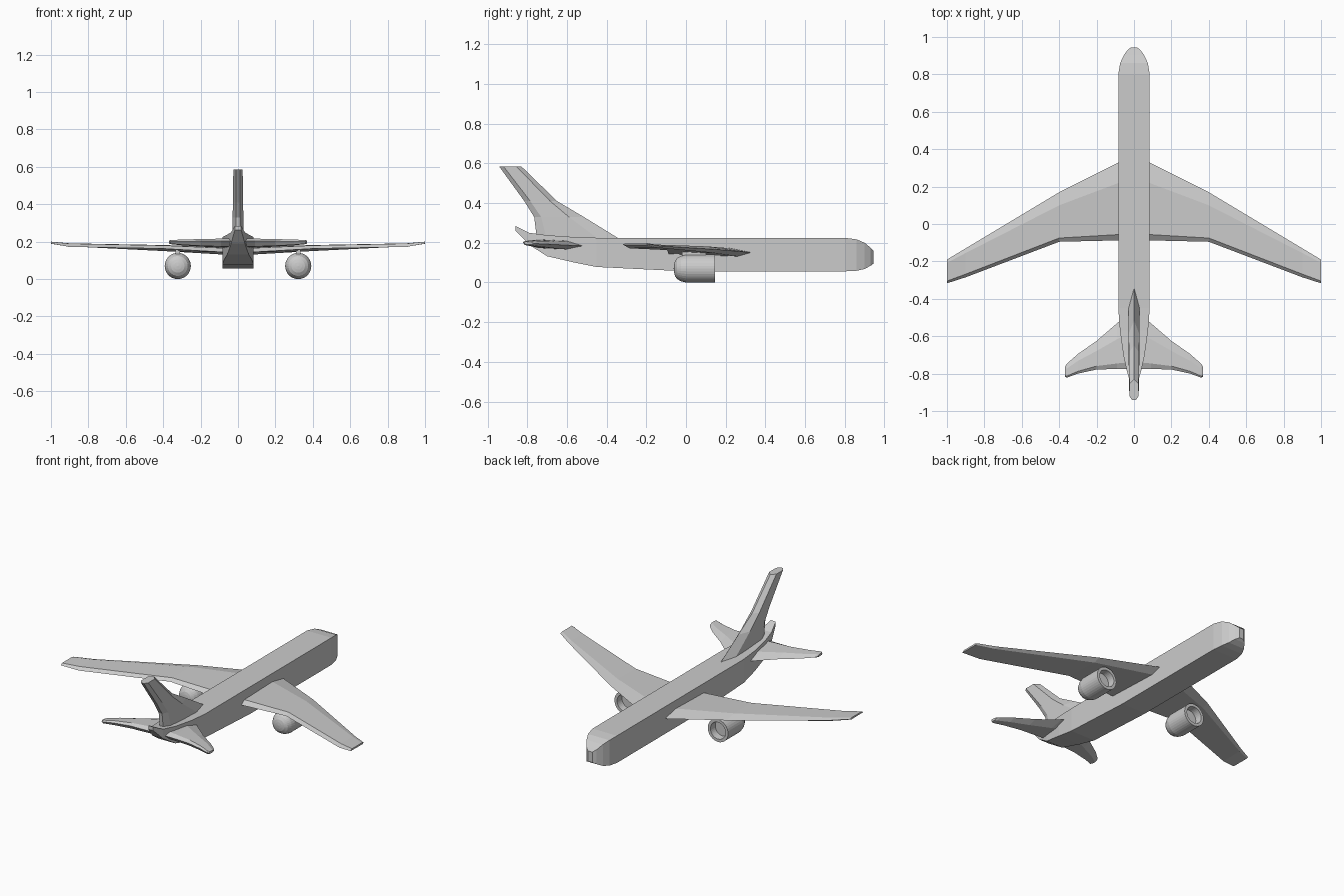
import bpy, bmesh, math


def finish(name, bm, mirror=False):
    bmesh.ops.recalc_face_normals(bm, faces=bm.faces)
    mesh = bpy.data.meshes.new(name)
    bm.to_mesh(mesh)
    bm.free()
    obj = bpy.data.objects.new(name, mesh)
    bpy.context.collection.objects.link(obj)
    if mirror:
        obj.modifiers.new("mirror", 'MIRROR')
    return obj


def loft(name, rings, mirror=False):
    """Skin matching closed cross-sections and cap both ends."""
    bm = bmesh.new()
    vs = [[bm.verts.new(p) for p in ring] for ring in rings]
    n = len(vs[0])
    for a, b in zip(vs, vs[1:]):
        for i in range(n):
            j = (i + 1) % n
            bm.faces.new((a[i], a[j], b[j], b[i]))
    bm.faces.new(vs[0])
    bm.faces.new(vs[-1])
    return finish(name, bm, mirror)


# Fuselage: rectangular sections (y, half width, bottom z, top z)
body = [(0.945, 0.015, 0.095, 0.16), (0.93, 0.035, 0.084, 0.175),
        (0.90, 0.056, 0.068, 0.20), (0.86, 0.074, 0.059, 0.217),
        (0.80, 0.084, 0.056, 0.225), (0.0, 0.084, 0.056, 0.225),
        (-0.45, 0.084, 0.078, 0.225), (-0.57, 0.075, 0.102, 0.229),
        (-0.70, 0.057, 0.132, 0.238), (-0.79, 0.037, 0.19, 0.25),
        (-0.86, 0.017, 0.262, 0.285)]
loft("fuselage", [[(-w, y, b), (w, y, b), (w, y, t), (-w, y, t)]
                  for y, w, b, t in body])

# Wings: leading edge, upper ridge, trailing top, trailing bottom, lower ridge
wing = [(0.06, [(.340, .150), (.228, .172), (-.055, .165), (-.087, .143), (.27, .130)]),
        (0.40, [(.170, .165), (.100, .182), (-.075, .180), (-.095, .163), (.13, .150)]),
        (0.90, [(-.130, .184), (-.155, .191), (-.268, .190), (-.285, .172), (-.145, .175)]),
        (1.00, [(-.190, .195), (-.208, .200), (-.305, .200), (-.317, .190), (-.2, .189)])]
loft("wings", [[(x, y, z) for y, z in pts] for x, pts in wing], True)

# Tailplane: six-sided sections (x, leading y, trailing y, half thickness)
stab = [(0.03, -0.48, -0.775, 0.022), (0.09, -0.53, -0.775, 0.021),
        (0.20, -0.625, -0.778, 0.018), (0.30, -0.695, -0.80, 0.014),
        (0.36, -0.748, -0.822, 0.010), (0.37, -0.765, -0.815, 0.007)]


def stab_ring(x, le, te, t):
    ring = []
    for f, s in ((0, 0), (0.35, 1), (0.88, 1), (1, 0.3), (0.88, -1), (0.35, -1)):
        y = le + (te - le) * f
        ring.append((x, y, 0.192 - 0.05 * (y + 0.68) + s * t))
    return ring


loft("tailplane", [stab_ring(*s) for s in stab], True)

# Fin: sections (z, leading, front ridge, rear ridge, trailing, half width)
fin = [(0.21, -0.32, -0.43, -0.70, -0.75, 0.030),
       (0.33, -0.515, -0.59, -0.73, -0.765, 0.029),
       (0.41, -0.65, -0.685, -0.785, -0.815, 0.027),
       (0.585, -0.83, -0.855, -0.92, -0.942, 0.025)]
loft("tail_fin", [[(0, a, z), (w, b, z), (w, c, z), (w * .4, d, z),
                   (-w * .4, d, z), (-w, c, z), (-w, b, z)]
                  for z, a, b, c, d, w in fin])

# Engines: spun profile (radius, y) with recessed intake and domed rear
profile = [(0, 0.10), (0.05, 0.10), (0.052, 0.145), (0.07, 0.145), (0.07, 0.0),
           (0.064, -0.025), (0.053, -0.045), (0.036, -0.056), (0.02, -0.060),
           (0, -0.062)]
bm = bmesh.new()
pts = [bm.verts.new((0.322 + r, y, 0.07)) for r, y in profile]
edges = [bm.edges.new(p) for p in zip(pts, pts[1:])]
bmesh.ops.spin(bm, geom=pts + edges, cent=(0.322, 0, 0.07), axis=(0, 1, 0),
               angle=math.tau, steps=32)
bmesh.ops.remove_doubles(bm, verts=bm.verts, dist=1e-4)
finish("engines", bm, True)

# Short mounts joining engines to wings
loft("engine_mounts", [[(0.31, y, 0.125), (0.334, y, 0.125), (0.334, y, 0.165),
                        (0.31, y, 0.165)] for y in (-0.02, 0.1)], True)
